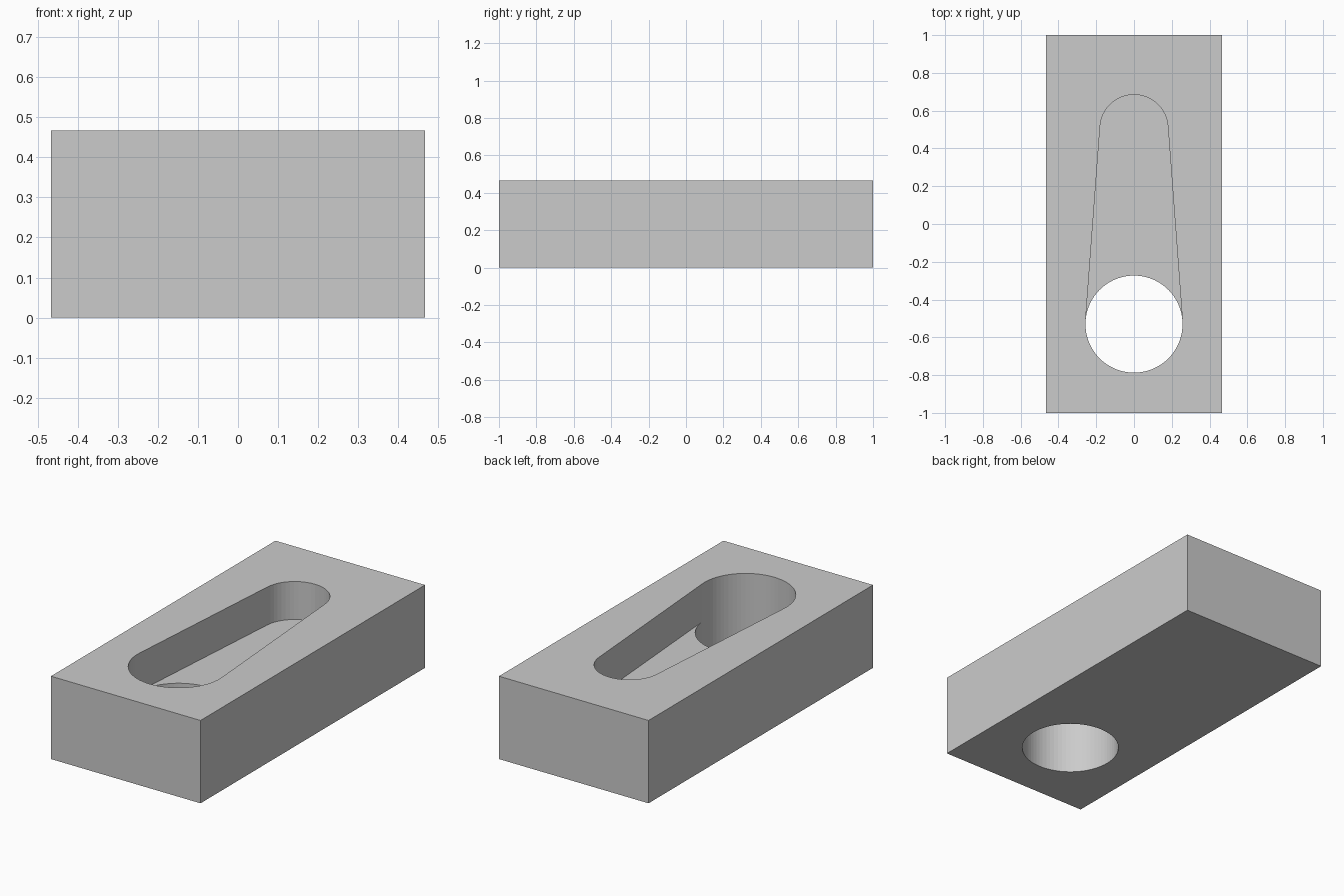
import bpy
import bmesh
from math import asin, pi, sin, cos

cube = bpy.data.objects.get("Cube")
if cube:
    bpy.data.objects.remove(cube, do_unlink=True)

WIDTH, LENGTH, HEIGHT = 0.933, 2.0, 0.467
HOLE_Y, HOLE_R = -0.53, 0.257
TIP_Y, TIP_R = 0.505, 0.18
FLOOR_Z = 0.253

grey = bpy.data.materials.new("plain grey")
grey.use_nodes = True
colour = (0.6, 0.6, 0.6, 1)
grey.diffuse_color = colour
grey.node_tree.nodes["Principled BSDF"].inputs["Base Color"].default_value = colour


def arc(y, radius, start, end, steps):
    angles = [start + (end - start) * i / steps for i in range(steps + 1)]
    return [(radius * cos(a), y + radius * sin(a)) for a in angles]


def prism(name, outline, bottom, top):
    """Extrude a counter-clockwise outline upwards into a closed solid."""
    bm = bmesh.new()
    face = bm.faces.new([bm.verts.new((x, y, bottom)) for x, y in outline])
    raised = bmesh.ops.extrude_face_region(bm, geom=[face])["geom"]
    verts = [v for v in raised if isinstance(v, bmesh.types.BMVert)]
    bmesh.ops.translate(bm, verts=verts, vec=(0, 0, top - bottom))
    bmesh.ops.recalc_face_normals(bm, faces=bm.faces)
    mesh = bpy.data.meshes.new(name)
    bm.to_mesh(mesh)
    bm.free()
    mesh.materials.append(grey)
    obj = bpy.data.objects.new(name, mesh)
    bpy.context.collection.objects.link(obj)
    return obj


# Rectangular block
w, l = WIDTH / 2, LENGTH / 2
block = prism("block", [(-w, -l), (w, -l), (w, l), (-w, l)], 0, HEIGHT)

# Round hole right through the block
hole = prism("hole_cutter", arc(HOLE_Y, HOLE_R, 0, 2 * pi, 72)[:-1], -0.1, HEIGHT + 0.1)

# Tapered pocket: sides tangent to the hole and to the rounded tip
lean = asin((HOLE_R - TIP_R) / (TIP_Y - HOLE_Y))
base = arc(HOLE_Y, HOLE_R, pi - lean, lean, 1)
tip = arc(TIP_Y, TIP_R, lean, pi - lean, 24)
pocket = prism("pocket_cutter", base + tip, FLOOR_Z, HEIGHT + 0.2)

# Cut both shapes out of the block
for cutter in (hole, pocket):
    cutter.hide_render = True
    cutter.hide_viewport = True
    cutter.display_type = 'WIRE'
    cut = block.modifiers.new(cutter.name, 'BOOLEAN')
    cut.operation = 'DIFFERENCE'
    cut.solver = 'EXACT'
    cut.object = cutter
